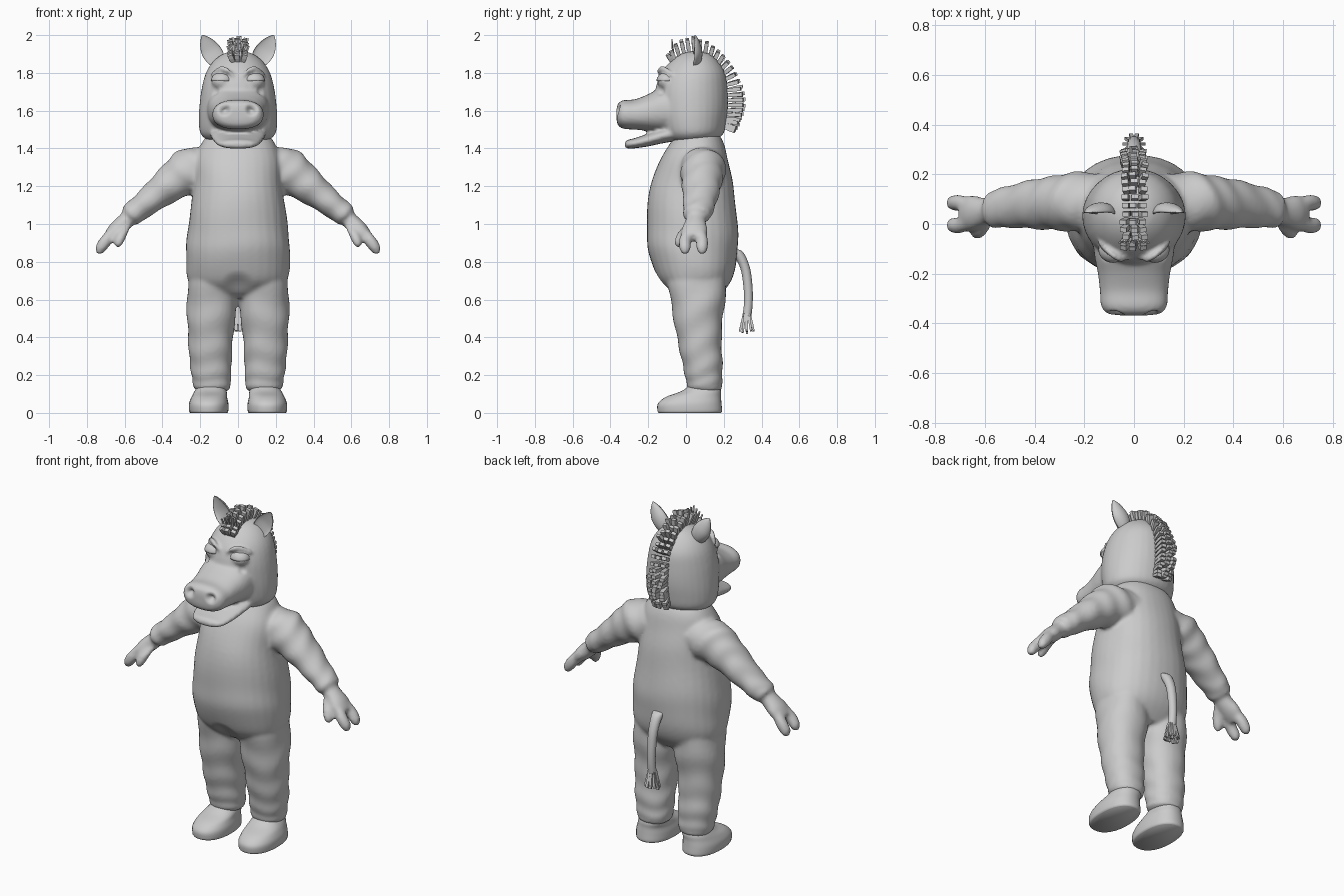
import bpy, bmesh, random
from math import sin, cos, pi
from mathutils import Vector

random.seed(4)
cube = bpy.data.objects.get("Cube")
if cube:
    bpy.data.objects.remove(cube, do_unlink=True)

grey = bpy.data.materials.new("plain grey")
grey.use_nodes = True
GREY = (0.6, 0.6, 0.6, 1)
grey.diffuse_color = GREY
grey.node_tree.nodes["Principled BSDF"].inputs["Base Color"].default_value = GREY

X, Y, Z = Vector((1, 0, 0)), Vector((0, 1, 0)), Vector((0, 0, 1))


def smooth_path(keys, steps):
    """Catmull-Rom interpolation of any number of values per key."""
    keys = [Vector(k) for k in keys]
    out = []
    for i in range(len(keys) - 1):
        b, c = keys[i], keys[i + 1]
        a = keys[i - 1] if i else b
        d = keys[min(i + 2, len(keys) - 1)]
        for s in range(steps):
            t = s / steps
            out.append(b + t / 2 * (c - a + t * (2 * a - 5 * b + 4 * c - d + t * (3 * (b - c) + d - a))))
    return out + [keys[-1]]


def loft(bm, keys, u=X, v=Y, side=1, segs=32, steps=5, power=2.0, fold=0, waves=1, cup=False, phase=0):
    """Skin through rings (x, y, z, radius along u, radius along v)."""
    rings = []
    for i, k in enumerate(smooth_path(keys, steps)):
        a, b = max(k[3], 0.002), max(k[4], 0.002)
        ring = []
        for j in range(segs):
            ang = 2 * pi * j / segs + phase
            c, s = cos(ang), sin(ang)
            r = (abs(c) ** power + abs(s) ** power) ** (-1 / power)
            r *= 1 + fold * sin(waves * i + 1.3 * sin(ang * 2) + ang)
            h = s * r
            if cup and h < 0:
                h *= -0.35
            p = Vector(k[:3]) + u * (a * c * r) + v * (b * h)
            ring.append(bm.verts.new((p.x * side, p.y, p.z)))
        rings.append(ring)
    faces = [bm.faces.new(rings[0]), bm.faces.new(rings[-1][::-1])]
    for r0, r1 in zip(rings, rings[1:]):
        for j in range(segs):
            n = (j + 1) % segs
            faces.append(bm.faces.new((r0[j], r1[j], r1[n], r0[n])))
    bmesh.ops.recalc_face_normals(bm, faces=faces)


def ball(bm, centre, size):
    made = bmesh.ops.create_uvsphere(bm, u_segments=24, v_segments=16, radius=1)["verts"]
    for w in made:
        w.co = Vector(centre) + Vector(w.co[i] * size[i] for i in range(3))


def finish(bm, name, voxel=0, smooth=True, angle=None):
    mesh = bpy.data.meshes.new(name)
    bm.to_mesh(mesh)
    bm.free()
    obj = bpy.data.objects.new(name, mesh)
    bpy.context.collection.objects.link(obj)
    if voxel:
        # fuse overlapping forms into one soft skin
        m = obj.modifiers.new("fuse", "REMESH")
        m.mode, m.voxel_size = "VOXEL", voxel
        m = obj.modifiers.new("soften", "SMOOTH")
        m.factor, m.iterations = 0.5, 6
        graph = bpy.context.evaluated_depsgraph_get()
        fused = bpy.data.meshes.new_from_object(obj.evaluated_get(graph))
        obj.modifiers.clear()
        obj.data = fused
    obj.data.materials.clear()
    obj.data.materials.append(grey)
    for p in obj.data.polygons:
        p.use_smooth = smooth
    return obj


def press(obj, centre, radius, depth):
    """Push the surface in along its normals around a point."""
    centre = Vector(centre)
    moves = []
    for w in obj.data.vertices:
        d = (w.co - centre).length / radius
        if d < 1:
            moves.append((w, w.normal.copy() * depth * (1 - d * d) ** 2))
    for w, m in moves:
        w.co -= m


# body suit: torso, arms, hands and legs fused
bm = bmesh.new()
loft(bm, [(0, .07, .61, .17, .1), (0, .05, .7, .262, .19), (0, .038, .85, .275, .235),
          (0, .033, 1, .262, .24), (0, .03, 1.2, .235, .22), (0, .045, 1.35, .222, .175),
          (0, .06, 1.45, .18, .13), (0, .06, 1.5, .12, .09)], power=2.25, fold=.008, waves=.9)
across = Vector((.62, 0, .78))
for s in (1, -1):
    # sleeve
    loft(bm, [(.12, .09, 1.31, .12, .11), (.22, .09, 1.29, .135, .12), (.31, .085, 1.245, .11, .11),
              (.4, .08, 1.18, .087, .1), (.5, .07, 1.1, .068, .085), (.565, .06, 1.05, .062, .075),
              (.585, .06, 1.035, .045, .055)], across, Y, s, fold=.035, waves=1.15)
    # palm, two fingers and thumb
    loft(bm, [(.55, .06, 1.06, .04, .05), (.6, .05, 1.01, .045, .055), (.65, .045, .965, .043, .07),
              (.69, .04, .925, .03, .065)], across, Y, s)
    for y0, y1 in ((.07, .085), (.015, -.005)):
        loft(bm, [(.65, y0, .97, .03, .03), (.7, y1, .91, .034, .033), (.735, y1, .865, .028, .028),
                  (.747, y1, .845, .01, .01)], across, Y, s, segs=16)
    loft(bm, [(.59, .03, 1.0, .03, .03), (.615, -.015, .95, .032, .032), (.632, -.035, .9, .026, .026),
              (.637, -.04, .875, .008, .008)], X, Y, s, segs=16)
    # trouser leg
    loft(bm, [(.13, .055, .8, .12, .17), (.137, .062, .6, .134, .145), (.145, .068, .42, .12, .12),
              (.145, .085, .28, .112, .108), (.14, .095, .18, .103, .097), (.138, .1, .13, .095, .09),
              (.138, .1, .11, .07, .07)], X, Y, s, steps=6, power=2.2, fold=.028, waves=1.0)
suit = finish(bm, "body_suit", .011)
press(suit, (0, -.15, .66), .1, .02)

# shoes with flat soles
for s, label in ((1, "left"), (-1, "right")):
    bm = bmesh.new()
    loft(bm, [(.155, .02, 0, .098, .165), (.155, .02, .012, .104, .171), (.155, .02, .05, .104, .168),
              (.152, .04, .085, .094, .145), (.145, .08, .115, .085, .105), (.14, .1, .15, .07, .075)],
         X, Y, s, power=2.3)
    finish(bm, label + "_shoe")
    # ear: a cupped leaf open to the front
    bm = bmesh.new()
    loft(bm, [(.095, .04, 1.835, .03, .03), (.12, .04, 1.88, .05, .045), (.145, .045, 1.92, .052, .04),
              (.168, .045, 1.96, .037, .028), (.183, .045, 1.988, .016, .014), (.19, .045, 2, .003, .003)],
         Vector((.87, 0, -.49)), Y, s, cup=True, segs=24)
    finish(bm, label + "_ear")

# head: skull, muzzle and lower jaw fused, with eyes
bm = bmesh.new()
loft(bm, [(0, .03, 1.445, .165, .13), (0, .035, 1.48, .2, .165), (0, .032, 1.55, .208, .183),
          (0, .03, 1.63, .204, .193), (0, .03, 1.72, .192, .19), (0, .038, 1.8, .17, .17),
          (0, .045, 1.86, .132, .128), (0, .05, 1.9, .08, .08), (0, .05, 1.915, .03, .03)], steps=4)
loft(bm, [(0, 0, 1.61, .17, .13), (0, -.12, 1.605, .16, .12), (0, -.2, 1.59, .145, .097),
          (0, -.27, 1.58, .137, .08), (0, -.33, 1.58, .132, .076), (0, -.36, 1.58, .105, .057),
          (0, -.368, 1.58, .05, .025)], X, Z, power=2.4)
loft(bm, [(0, .02, 1.5, .16, .05), (0, -.12, 1.468, .145, .04), (0, -.2, 1.445, .13, .034),
          (0, -.27, 1.428, .112, .027), (0, -.31, 1.422, .085, .023), (0, -.325, 1.42, .04, .01)],
     X, Z, power=2.3)
for s in (1, -1):
    ball(bm, (s * .085, -.1, 1.755), (.056, .05, .046))
    # sleepy brow ridge
    loft(bm, [(.025, -.14, 1.785, .008, .01), (.06, -.138, 1.815, .014, .016), (.1, -.115, 1.82, .014, .016),
              (.145, -.075, 1.79, .007, .009)], Y, Z, s, segs=12)
head = finish(bm, "head", .0095)
for s in (1, -1):
    press(head, (s * .072, -.362, 1.605), .038, .03)
    press(head, (s * .12, -.13, 1.7), .03, .008)

# drooping eyelids over the eyes
for s, label in ((1, "left"), (-1, "right")):
    bm = bmesh.new()
    ball(bm, (s * .085, -.103, 1.757), (.058, .053, .047))
    low = [w for w in bm.verts if w.co.z < 1.748]
    bmesh.ops.delete(bm, geom=low, context="VERTS")
    bmesh.ops.holes_fill(bm, edges=[e for e in bm.edges if e.is_boundary], sides=0)
    lid = finish(bm, label + "_eyelid")


def strand(bm, root, tip, w0, w1):
    d = (tip - root).normalized()
    u = (X - d * d.x).normalized()
    loft(bm, [(*root, w0, w0 * .8), (*(root.lerp(tip, .6)), w1, w1 * .8), (*tip, w1, w1 * .7)],
         u, d.cross(u), segs=4, steps=1, phase=pi / 4)


# mane: rows of blunt tufts from the forelock down to the nape
bm = bmesh.new()
rows = smooth_path([(-.07, 1.85, -.1, 1.905), (.02, 1.89, .005, 1.99), (.12, 1.86, .145, 1.945),
                    (.18, 1.78, .25, 1.83), (.2, 1.68, .31, 1.69), (.2, 1.58, .305, 1.58),
                    (.185, 1.52, .265, 1.495)], 4)
for i, (ry, rz, ty, tz) in enumerate(rows):
    for lane in (-1, 0, 1):
        jig = random.uniform(-.008, .008)
        root = Vector((lane * .02, ry, rz))
        tip = Vector((lane * .042 + jig, ty, tz + jig))
        strand(bm, root, root.lerp(tip, .9 if lane else 1), .013, .019)
# loose forelock strands
for k in range(7):
    x = (k - 3) * .016
    strand(bm, Vector((x * .6, -.06, 1.86)), Vector((x * 1.2, -.075, 1.98 - abs(x) * .8)), .011, .006)
finish(bm, "mane", smooth=False)

# tail with a tuft
bm = bmesh.new()
loft(bm, [(0, .22, .87, .035, .035), (0, .27, .85, .033, .033), (0, .312, .77, .028, .026),
          (0, .328, .67, .025, .024), (0, .33, .58, .023, .023), (0, .322, .51, .024, .024)], segs=20)
finish(bm, "tail")
bm = bmesh.new()
for k in range(11):
    a = 2 * pi * k / 10
    r = 1 if k < 10 else 0
    root = Vector((r * .015 * cos(a), .322 + r * .015 * sin(a), .525))
    tip = Vector((r * .038 * cos(a), .322 + r * .038 * sin(a), .42 + random.uniform(0, .015)))
    strand(bm, root, tip, .012, .011)
finish(bm, "tail_tuft", smooth=False)
